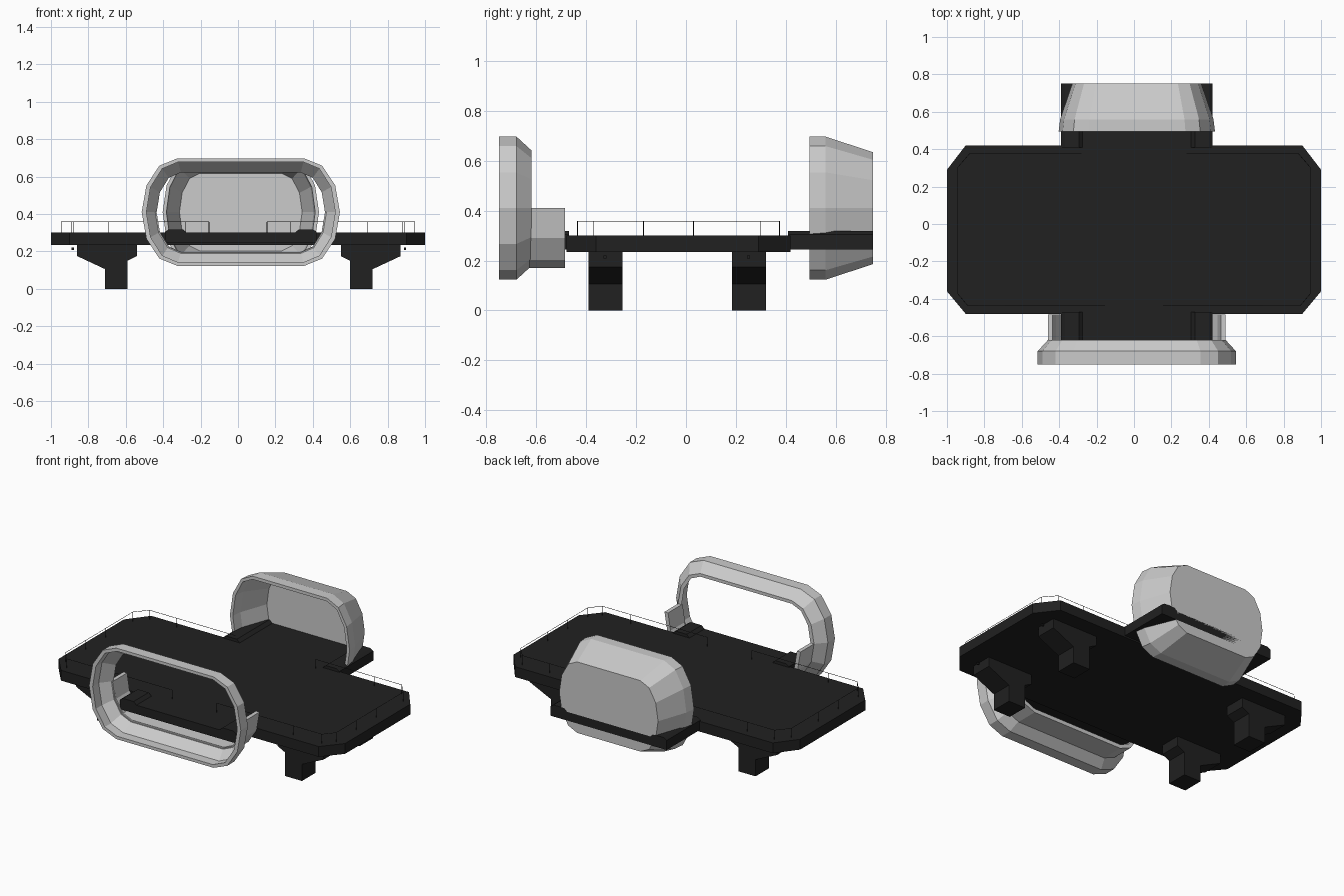
import bpy, bmesh, math

if "Cube" in bpy.data.objects:
    bpy.data.objects.remove(bpy.data.objects["Cube"])

CX = 0.015   # centre of the ring, bowl and tongues
CZ = 0.41    # height of ring and bowl centre

black = bpy.data.materials.new("black")
black.diffuse_color = (0.015, 0.015, 0.015, 1)
black.use_nodes = True
black.node_tree.nodes["Principled BSDF"].inputs["Base Color"].default_value = black.diffuse_color


def finish(bm, name, mat=None):
    bmesh.ops.recalc_face_normals(bm, faces=bm.faces)
    me = bpy.data.meshes.new(name)
    bm.to_mesh(me)
    bm.free()
    if mat:
        me.materials.append(mat)
    ob = bpy.data.objects.new(name, me)
    bpy.context.collection.objects.link(ob)
    return ob


def prism(name, pts, lo, hi, axis, mat=None):
    """Extrude a 2D outline along y (points x,z) or z (points x,y)."""
    bm = bmesh.new()
    place = (lambda a, b, c: (a, c, b)) if axis == "y" else (lambda a, b, c: (a, b, c))
    f = bm.faces.new([bm.verts.new(place(a, b, lo)) for a, b in pts])
    new = bmesh.ops.extrude_face_region(bm, geom=[f])["geom"]
    move = (0, hi - lo, 0) if axis == "y" else (0, 0, hi - lo)
    bmesh.ops.translate(bm, vec=move, verts=[v for v in new if isinstance(v, bmesh.types.BMVert)])
    return finish(bm, name, mat)


def box(name, x0, x1, y0, y1, z0, z1, mat=None):
    return prism(name, [(x0, y0), (x1, y0), (x1, y1), (x0, y1)], z0, z1, "z", mat)


def stadium(flat, a, h, lower=False):
    """Faceted oval: flat top and bottom with 30 degree end facets."""
    right = [(flat + a * math.cos(math.radians(t)), h * math.sin(math.radians(t)))
             for t in range(-90, 1 if lower else 91, 30)]
    pts = [(-x, z) for x, z in reversed(right)] + right
    return [(CX + x, CZ + z) for x, z in pts]


def loft(name, sections, cyclic):
    """Join ovals (y, flat, end, height) into a tube or a capped shell."""
    bm = bmesh.new()
    loops = [[bm.verts.new((x, s[0], z)) for x, z in stadium(*s[1:])] for s in sections]
    n = len(loops[0])
    pairs = list(zip(loops, loops[1:]))
    if cyclic:
        pairs.append((loops[-1], loops[0]))
    else:
        bm.faces.new(loops[0])
        bm.faces.new(loops[-1])
    for p, q in pairs:
        for i in range(n):
            j = (i + 1) % n
            bm.faces.new((p[i], p[j], q[j], q[i]))
    return finish(bm, name)


# Main deck with clipped corners
deck = [(-0.9, -0.48), (0.9, -0.48), (1, -0.36), (1, 0.29),
        (0.9, 0.42), (-0.9, 0.42), (-1, 0.29), (-1, -0.36)]
prism("deck", deck, 0.235, 0.30, "z", black)

# Front and back tongues with raised side strips
for label, y0, y1 in (("front", -0.62, -0.47), ("back", 0.41, 0.75)):
    box(label + "_tongue", -0.39, 0.42, y0, y1, 0.245, 0.30, black)
    for side, s in (("left", -1), ("right", 1)):
        strip = [(0.405, 0.245), (0.405, 0.305), (0.385, 0.318), (0.31, 0.318), (0.29, 0.30), (0.29, 0.245)]
        prism(f"{label}_{side}_strip", [(CX + s * x, z) for x, z in strip], y0, y1, "y", black)

# Four stepped legs with a small bolt beside each
leg = [(0.545, 0.24), (0.545, 0.175), (0.595, 0.15), (0.595, 0), (0.715, 0),
       (0.715, 0.105), (0.865, 0.175), (0.865, 0.24)]
for row, y in (("front", -0.39), ("back", 0.185)):
    for side, s in (("left", -1), ("right", 1)):
        prism(f"{row}_{side}_leg", [(0.005 + s * x, z) for x, z in leg], y, y + 0.135, "y", black)
        x = 0.005 + s * 0.888
        box(f"{row}_{side}_bolt", x - 0.006, x + 0.006, y + 0.06, y + 0.072, 0.208, 0.22, black)

# Flared open ring at the front
loft("front_ring", [(-0.75, 0.34, 0.19, 0.287), (-0.68, 0.34, 0.19, 0.287), (-0.62, 0.32, 0.155, 0.232),
                    (-0.62, 0.32, 0.13, 0.212), (-0.69, 0.335, 0.17, 0.268), (-0.75, 0.335, 0.17, 0.268)], True)

# Lower half trough joining the ring to the deck
outer = stadium(0.32, 0.155, 0.24, True)
inner = stadium(0.32, 0.13, 0.215, True)
prism("ring_trough", outer + inner[::-1], -0.63, -0.485, "y")

# Tapered bowl at the back, open toward the front
loft("back_bowl", [(0.75, 0.22, 0.125, 0.224), (0.56, 0.255, 0.155, 0.287), (0.495, 0.26, 0.158, 0.287),
                   (0.495, 0.26, 0.138, 0.267), (0.56, 0.255, 0.135, 0.267), (0.735, 0.22, 0.108, 0.207)], False)


# Thin wire railings around each end
def wire(name, paths):
    cu = bpy.data.curves.new(name, "CURVE")
    cu.dimensions = "3D"
    cu.bevel_depth = 0.0015
    cu.bevel_resolution = 0
    for pts in paths:
        sp = cu.splines.new("POLY")
        sp.points.add(len(pts) - 1)
        for p, c in zip(sp.points, pts):
            p.co = (*c, 1)
    cu.materials.append(black)
    bpy.context.collection.objects.link(bpy.data.objects.new(name, cu))


for side, s in (("left", -1), ("right", 1)):
    rail = [(0.28, 0.375), (0.69, 0.375), (0.88, 0.375), (0.945, 0.30), (0.945, 0.03), (0.945, -0.17),
            (0.945, -0.37), (0.89, -0.435), (0.69, -0.435), (0.155, -0.435)]
    rail = [(s * x, y) for x, y in rail]
    wire(side + "_railing", [[(x, y, 0.358) for x, y in rail]] +
         [[(x, y, 0.30), (x, y, 0.358)] for x, y in rail])
